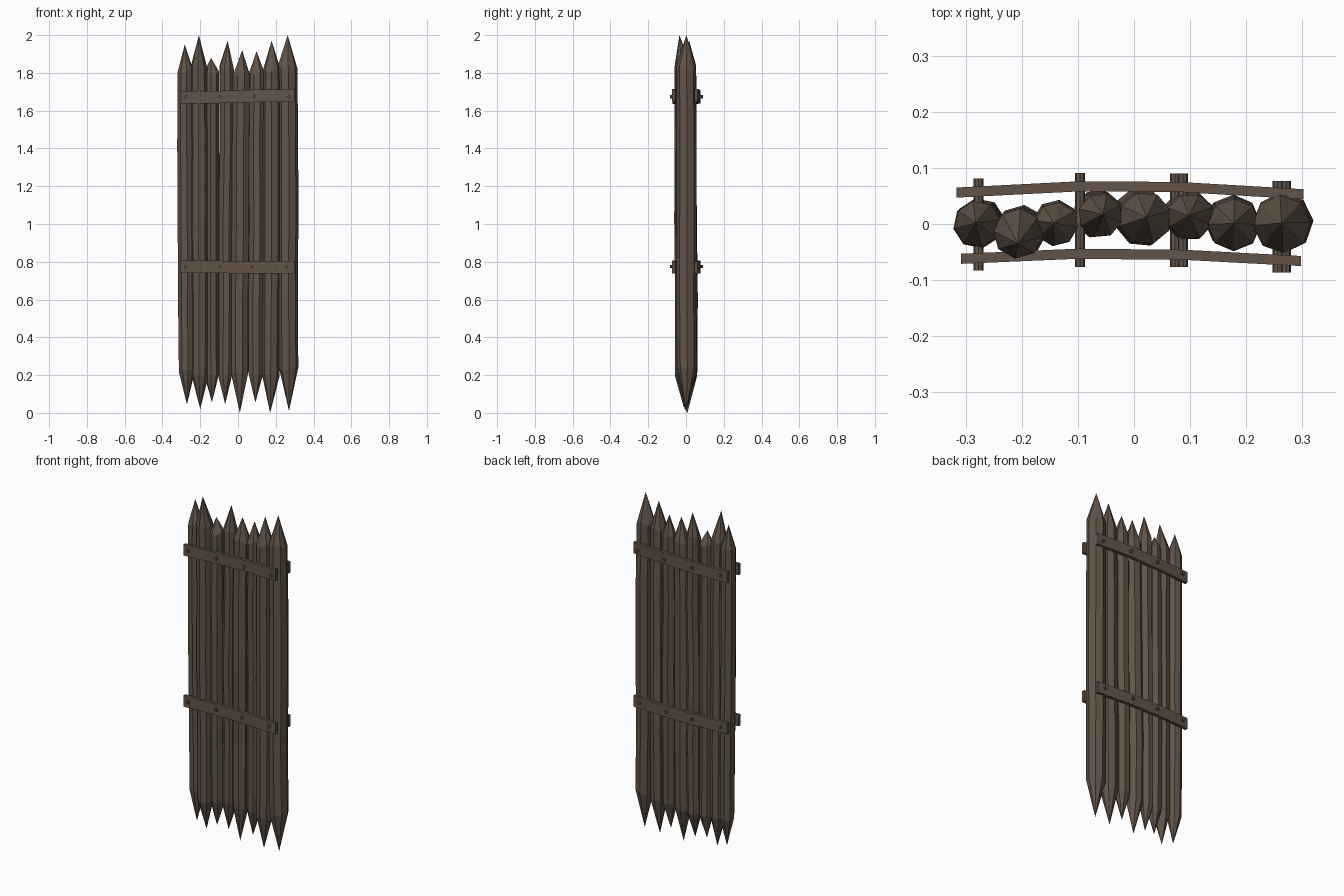
import bpy, bmesh, math, random
from mathutils import Vector, Matrix

if "Cube" in bpy.data.objects:
    bpy.data.objects.remove(bpy.data.objects["Cube"])

random.seed(4)
wood = bpy.data.materials.new("dark_wood")
wood.diffuse_color = (0.122, 0.088, 0.064, 1)
wood.use_nodes = True
wood.node_tree.nodes["Principled BSDF"].inputs["Base Color"].default_value = wood.diffuse_color


def finish(name, bm):
    bmesh.ops.recalc_face_normals(bm, faces=bm.faces)
    me = bpy.data.meshes.new(name)
    bm.to_mesh(me)
    bm.free()
    me.materials.append(wood)
    ob = bpy.data.objects.new(name, me)
    bpy.context.collection.objects.link(ob)
    return ob


def stake(name, bot, low, high, top, r):
    """Eight-sided log with a sharpened point at both ends."""
    bm = bmesh.new()
    bot, low, high, top = map(Vector, (bot, low, high, top))
    rings, n = [], 8
    turn = random.uniform(0, math.pi / 4)
    for t in (0, 0.25, 0.5, 0.75, 1):
        c = low.lerp(high, t)
        rr = r * (0.97 + 0.04 * math.sin(math.pi * t))
        if 0 < t < 1:
            c += Vector((random.uniform(-.003, .003), random.uniform(-.003, .003), 0))
        ring = []
        for i in range(n):
            a = turn + math.tau * i / n
            dz = random.uniform(-.012, .012) if t in (0, 1) else 0
            ring.append(bm.verts.new(c + Vector((rr * math.cos(a), rr * math.sin(a), dz))))
        rings.append(ring)
    b, t = bm.verts.new(bot), bm.verts.new(top)
    for i in range(n):
        j = (i + 1) % n
        bm.faces.new((b, rings[0][j], rings[0][i]))
        bm.faces.new((t, rings[-1][i], rings[-1][j]))
        for p, q in zip(rings, rings[1:]):
            bm.faces.new((p[i], p[j], q[j], q[i]))
    return finish(name, bm)


def plank(name, path, h, thick):
    """Bent board swept along a few (x, y, z) centre points."""
    bm = bmesh.new()
    secs = []
    for x, y, z in path:
        secs.append([bm.verts.new((x, y + sy * thick / 2, z + sz * h / 2))
                     for sy, sz in ((-1, -1), (1, -1), (1, 1), (-1, 1))])
    for p, q in zip(secs, secs[1:]):
        for i in range(4):
            j = (i + 1) % 4
            bm.faces.new((p[i], p[j], q[j], q[i]))
    bm.faces.new(secs[0])
    bm.faces.new(secs[-1])
    return finish(name, bm)


def peg(name, x, y0, y1, z):
    """Round peg driven through both boards."""
    bm = bmesh.new()
    m = Matrix.Translation((x, (y0 + y1) / 2, z)) @ Matrix.Rotation(math.pi / 2, 4, 'X')
    bmesh.ops.create_cone(bm, cap_ends=True, segments=8, radius1=.009, radius2=.009,
                          depth=y1 - y0, matrix=m)
    return finish(name, bm)


# Stakes: bottom tip x, z; low shoulder x, z; high shoulder x, z; top tip x, z; y; radius
stakes = [
    (-.27, .045, -.272, .22, -.279, 1.81, -.282, 1.95, .002, .043),
    (-.20, .02, -.202, .20, -.207, 1.83, -.207, 2.0, -.015, .046),
    (-.138, .055, -.138, .20, -.138, 1.80, -.143, 1.88, .002, .040),
    (-.068, .045, -.068, .20, -.060, 1.83, -.055, 1.97, .017, .041),
    (.010, .0, .010, .21, .020, 1.79, .022, 1.92, .012, .049),
    (.092, .055, .095, .21, .101, 1.80, .098, 1.915, .015, .043),
    (.170, .0, .173, .20, .178, 1.81, .178, 1.97, .001, .048),
    (.270, .01, .268, .23, .263, 1.83, .263, 2.0, .002, .053),
]
for k, (bx, bz, lx, lz, hx, hz, tx, tz, y, r) in enumerate(stakes):
    tip_y = -.035 if k == 1 else y
    stake(f"stake_{k + 1}", (bx, y * .6, bz), (lx, y + .002, lz), (hx, y - .002, hz), (tx, tip_y, tz), r)

# Cross boards, front and back, at two heights
for label, z, tilt in (("upper", 1.675, .006), ("lower", .772, -.001)):
    plank(f"{label}_front_board", [(-.308, -.062, z - tilt), (-.1, -.053, z - tilt / 2),
          (.09, -.055, z + tilt / 2), (.298, -.066, z + tilt)], .066, .018)
    plank(f"{label}_back_board", [(-.316, .056, z - tilt), (-.1, .067, z - tilt / 2),
          (.08, .066, z + tilt / 2), (.302, .053, z + tilt)], .066, .018)

# Pegs
for label, z, x3, x4 in (("upper", 1.674, .087, .271), ("lower", .775, .073, .256)):
    for i, (x, y0, y1) in enumerate(((-.277, -.083, .081), (-.096, -.077, .091),
                                     (x3, -.077, .090), (x4, -.086, .077))):
        peg(f"{label}_peg_{i + 1}", x, y0, y1, z)
